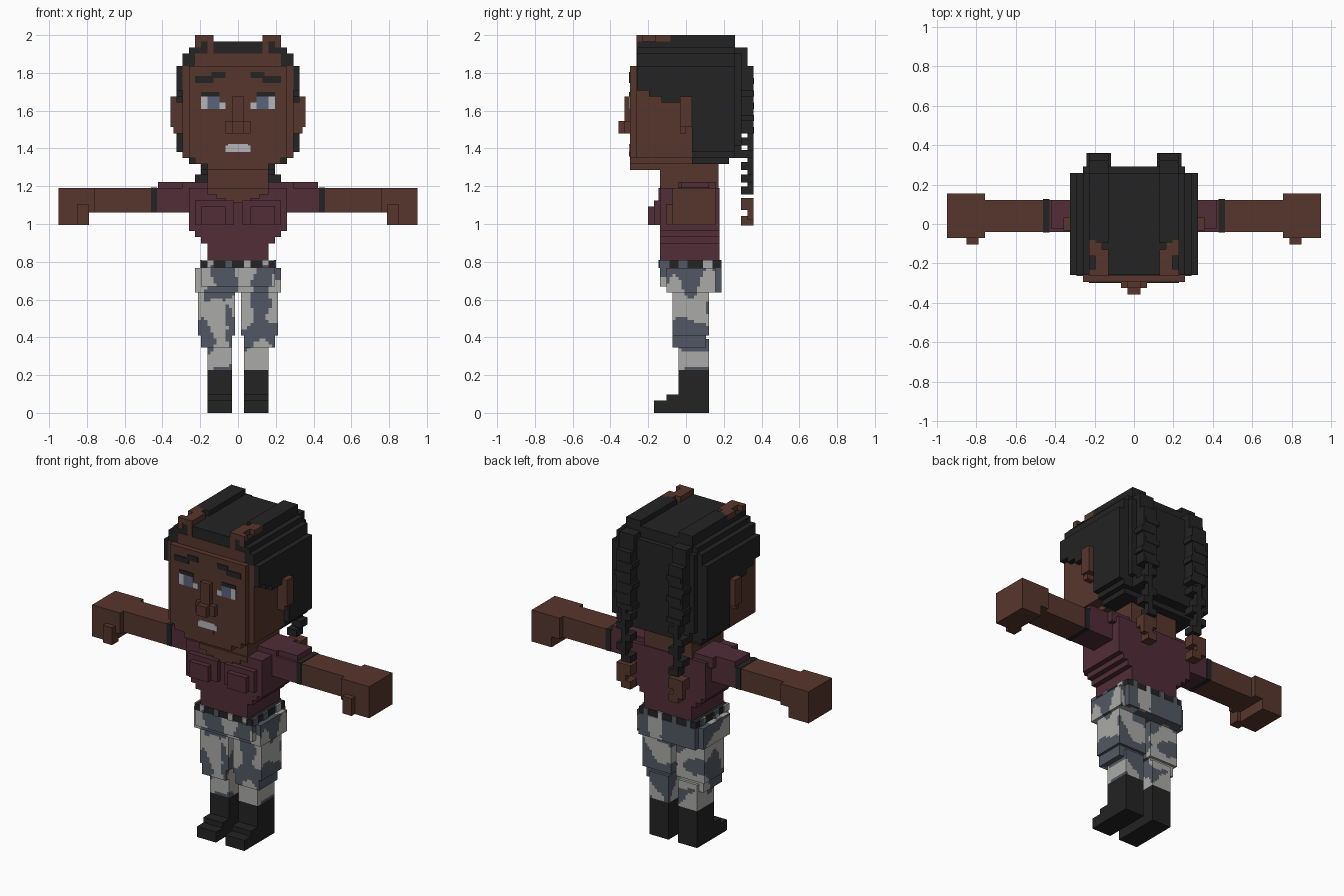
import bpy, bmesh
from mathutils import Matrix, Vector, noise

old = bpy.data.objects.get("Cube")
if old:
    bpy.data.objects.remove(old, do_unlink=True)

U = 0.0325                               # edge length of one block
HEAD = Vector((0, 0, 1.285))             # chin level
BODY = Vector((0, -0.007, 0.80))         # waist level
FEET = Vector((0, -0.007, 0))            # floor level


def material(name, r, g, b):
    m = bpy.data.materials.new(name)
    m.use_nodes = True
    m.diffuse_color = (r, g, b, 1)
    m.node_tree.nodes["Principled BSDF"].inputs["Base Color"].default_value = (r, g, b, 1)
    return m


skin = material("brown_skin", .095, .037, .026)
black = material("soft_black", .017, .017, .017)
shirt = material("maroon_cloth", .083, .026, .039)
light = material("camo_light_grey", .40, .40, .39)
slate = material("camo_slate", .085, .097, .125)
white = material("eye_white", .46, .46, .48)
iris = material("eye_blue_grey", .10, .125, .20)
lip = material("lip_red", .11, .03, .035)


def core(half, y0, y1, z0, z1):
    """Block centred on the mirror plane."""
    return (-half, half, y0, y1, z0, z1)


def both(blocks):
    """Blocks plus their mirror images."""
    return blocks + [(-b[1], -b[0], *b[2:]) for b in blocks]


def add_block(bm, origin, block):
    x0, x1, y0, y1, z0, z1 = (v * U for v in block)
    centre = Vector((x0 + x1, y0 + y1, z0 + z1)) / 2 + origin
    size = Matrix.Diagonal((x1 - x0, y1 - y0, z1 - z0, 1))
    bmesh.ops.create_cube(bm, size=1, matrix=Matrix.Translation(centre) @ size)


def finish(name, bm, mats):
    mesh = bpy.data.meshes.new(name)
    bm.to_mesh(mesh)
    bm.free()
    for m in mats:
        mesh.materials.append(m)
    obj = bpy.data.objects.new(name, mesh)
    bpy.context.collection.objects.link(obj)
    return obj


def part(name, origin, mat, blocks):
    bm = bmesh.new()
    for b in blocks:
        add_block(bm, origin, b)
    return finish(name, bm, [mat])


def camo_part(name, origin, blocks):
    """Blocks sliced into small squares, coloured in blotches."""
    bm = bmesh.new()
    for b in blocks:
        piece = bmesh.new()
        add_block(piece, origin, b)
        for axis in range(3):
            normal = Vector([float(i == axis) for i in range(3)])
            for k in range(int(b[2 * axis] * 2) + 1, int(b[2 * axis + 1] * 2)):
                bmesh.ops.bisect_plane(
                    piece, geom=piece.verts[:] + piece.edges[:] + piece.faces[:],
                    plane_co=origin + normal * (k * U / 2), plane_no=normal)
        temp = bpy.data.meshes.new("temp")
        piece.to_mesh(temp)
        piece.free()
        bm.from_mesh(temp)
        bpy.data.meshes.remove(temp)
    for f in bm.faces:
        c = f.calc_center_median()
        blot = noise.noise(Vector((c.x * 9, c.y * 9, c.z * 8)) + Vector((3.4, 7.7, 1.3)))
        f.material_index = 0 if blot > 0.02 else 1
    return finish(name, bm, [light, slate])


def plates(name, origin, mat, front, rects):
    """Thin painted plates facing the front; rects are x0, x1, z0, z1."""
    return part(name, origin, mat,
                [(a, b, front - .15, front + .1, c, d) for a, b, c, d in rects])


# Head, ears and nose
part("head", HEAD, skin, [
    core(9, -8.1, 1, 2, 17), core(7, -8.1, 0, 17, 19),
    core(8, -9.1, -7, 2, 17), core(7, -9.1, 1, 1, 2), core(5, -9.1, -4, 0, 1)])
part("ears", HEAD, skin, both([(9, 11, -1, 1, 7, 12), (9, 10.5, -1, 0, 6, 7)]))
part("nose", HEAD, skin, [
    core(1, -10, -9, 8, 12), core(2, -10, -9, 6, 8), core(1, -11, -9, 6, 8)])

# Face details
plates("eyebrows", HEAD, black, -9.1, both([(2, 4.3, 15, 16), (4, 7, 14.2, 15.3)]))
plates("eyelids", HEAD, black, -9.1, both([(3, 6, 12, 12.7)]))
plates("eye_whites", HEAD, white, -9.1, both([(5, 6, 10, 12), (2, 3, 10, 11)]))
plates("irises", HEAD, iris, -9.1, both([(3, 5, 10, 12)]))
plates("teeth", HEAD, white, -9.1, [(-2, 2, 3, 4), (-1.6, 1.6, 4, 4.3)])
plates("lower_lip", HEAD, lip, -9.1, [(-1.3, 1.3, 2.2, 3)])

# Hair cap, stepped at the crown, back and nape
part("hair", HEAD, black, [
    core(10, 1, 8, 3, 17), core(9, -8, 8, 17, 19), core(8, -8, 8, 19, 20),
    core(7, -8, 8, 20, 21), core(8, 8, 9, 4, 19), core(7, 8, 9, 2, 4),
    core(9, 1, 8, 2, 3), core(8, 1, 7, 1, 2)]
    + both([(8.9, 10, -8, 1, 13, 17), (8.9, 10, -6, 1, 12, 13), (8.9, 10, -4, -1, 11, 12)]))

# Braids: brown roots, dark crown rows, hanging plaits, brown tips
part("braid_roots", HEAD, skin, both([
    (4, 5, -8.1, -4, 18.5, 22), (5, 6, -7, -3, 20, 22), (6, 7, -5, -2.5, 20, 22),
    (6, 7, -8.1, -7, 20, 22), (5, 6, -8.1, -7, 21, 22)]))
part("braid_rows", HEAD, black, both([(4, 7, -3, 8, 20, 22), (4, 7, 7, 10, 17, 20)]))
plait = [(4, 7, 9, 11, 6, 17)]
for i in range(6):
    z = 4 - 2 * i
    side = i % 2
    plait += [(4 + side, 6 + side, 9, 11, z, z + 1.3), (5, 6, 10, 11, z + 1, z + 2)]
for i in range(5):
    z = 6 + 2 * i
    plait.append((3.6 + .8 * (i % 2), 6.6 + .8 * (i % 2), 9, 11.1, z, z + 1))
part("plaits", HEAD, black, both([b for b in plait if b[4] > -5]))
part("braid_tips", HEAD, skin, both([
    (4, 7, 9, 11, -6.5, -4.5), (5, 7, 10, 11, -8, -6), (4, 6, 9, 11, -9, -7.5)]))

# Neck and neckline
part("neck", BODY, skin, [core(5, -4, 5.5, 10, 12.1), core(5, -4, 5.5, 12, 16)])
plates("neckline", BODY, skin, -4.1, [
    (-5, 5, 11, 12), (-3.5, 3.5, 10.3, 11), (-2, 2, 9.6, 10.3)])

# Shirt
part("shirt", BODY, shirt, [
    core(5, -4, 5.7, 0, 3), core(6, -4, 5.7, 3, 4),
    core(7, -4, 5.7, 4, 5), core(8, -4, 5.7, 5, 12)]
    + both([(5, 9, -1, 5, 11, 13)]))
part("chest", BODY, shirt, both([(.7, 7, -5, -4, 6, 10), (2, 6, -6, -4, 6, 9)]))
part("sleeves", BODY, shirt, both([(8, 13.2, -1, 4, 8, 12), (9, 13, -.5, 4, 12, 13)]))
part("sleeve_bands", BODY, black, both([(13.2, 14.2, -1.1, 4.1, 8, 12.1)]))

# Arms and hands
part("arms", BODY, skin, both([(14.2, 24, -1, 4, 8, 12)]))
part("hands", BODY, skin, both([
    (23.3, 29.2, -2, 5, 8, 12), (25, 29.2, -2, 5, 6, 8), (24.3, 26.2, -3, -1, 6, 9.3)]))

# Belt with loops
part("belt", BODY, black, [core(6, -4.1, 5.8, -1, .2)])
loops = [(x, x + 1, y, y + .3, -1, .3) for x in (1, 4) for y in (-4.3, 5.7)]
loops += [(5.9, 6.2, y, y + 1.5, -1, .3) for y in (-4, -1, 3)]
camo_part("belt_loops", BODY, both(loops))

# Trousers
camo_part("hips", BODY, [
    core(6, -4, 6, -4, -1), core(7, -3, 5, -5, -1), core(6, -3, 6, -5, -4)])
camo_part("thighs", BODY, both([(.5, 6.5, -2, 4, -12, -5), (1, 6, -2, 3.5, -14, -12)]))
camo_part("shins", FEET, both([(1, 5, -1, 4, 7, 12)]))

# Boots
part("boots", FEET, black, both([
    (1, 5, -1, 4, 0, 7), (1, 5, -3, -1, 0, 3), (1, 5, -5, -3, 0, 2)]))
